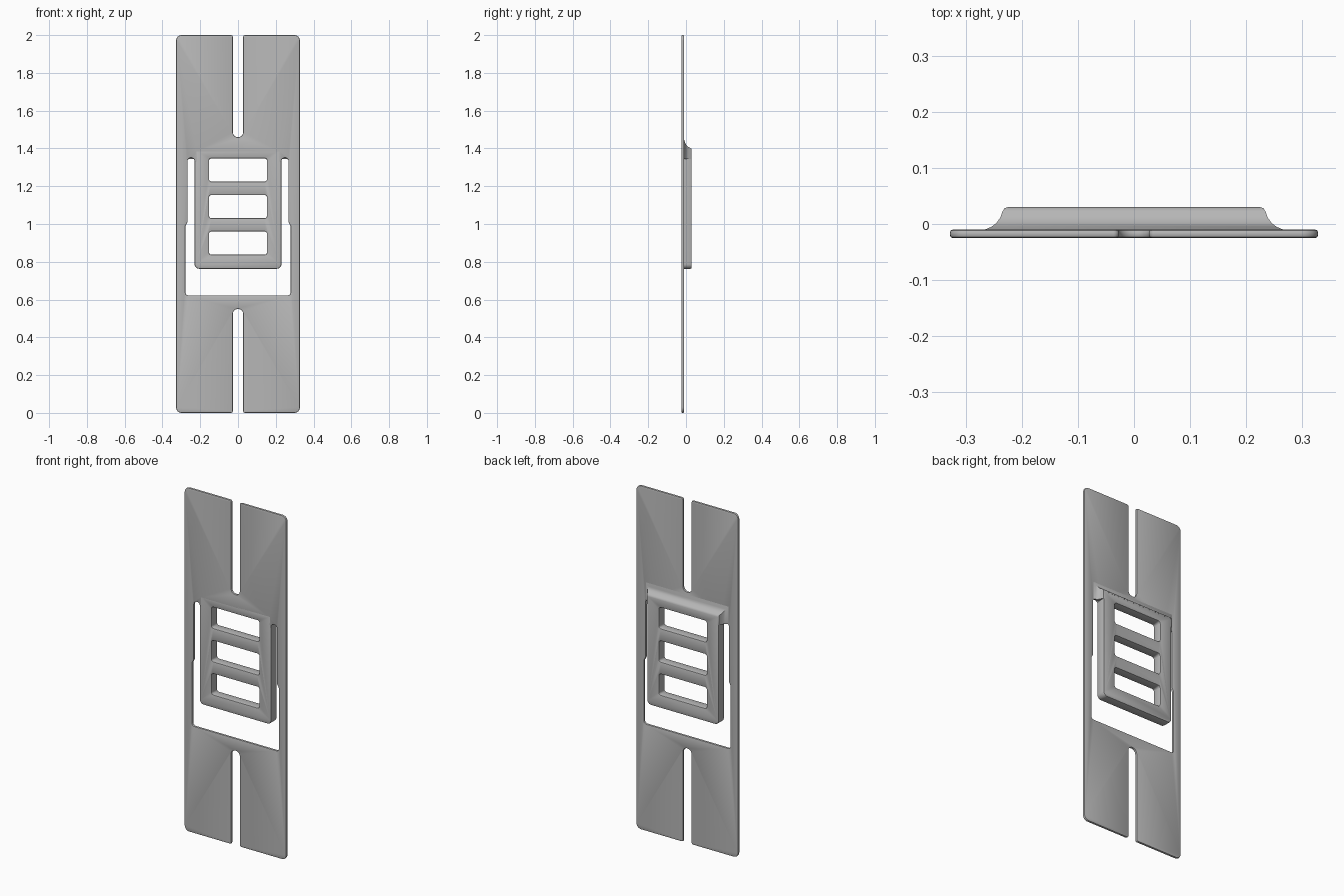
import bpy, bmesh, math
from mathutils import Vector

if "Cube" in bpy.data.objects:
    bpy.data.objects.remove(bpy.data.objects["Cube"], do_unlink=True)

metal = bpy.data.materials.new("grey metal")
metal.use_nodes = True
GREY = (0.47, 0.47, 0.47, 1)
metal.diffuse_color = GREY
metal.node_tree.nodes["Principled BSDF"].inputs["Base Color"].default_value = GREY


def rounded(points, steps=6):
    """Outline from (x, z, radius) corners, with each corner turned into an arc."""
    out = []
    for i, (x, z, r) in enumerate(points):
        p = Vector((x, z))
        if r == 0:
            out.append(p)
            continue
        a = (Vector(points[i - 1][:2]) - p).normalized()
        b = (Vector(points[(i + 1) % len(points)][:2]) - p).normalized()
        half = a.angle(b) / 2
        centre = p + (a + b).normalized() * r / math.sin(half)
        start = p + a * r / math.tan(half) - centre
        end = p + b * r / math.tan(half) - centre
        sweep = start.angle_signed(end)
        for k in range(steps + 1):
            t = -sweep * k / steps
            out.append(centre + Vector((start.x * math.cos(t) - start.y * math.sin(t),
                                        start.x * math.sin(t) + start.y * math.cos(t))))
    return out


def mirrored(half):
    """Close a right-hand half outline with its mirror image."""
    return half + [(-x, z, r) for x, z, r in reversed(half)]


def box(x, z0, z1, r):
    return mirrored([(x, z0, r), (x, z1, r)])


def finish(obj, angle):
    bm = bmesh.new()
    bm.from_mesh(obj.data)
    bmesh.ops.remove_doubles(bm, verts=bm.verts, dist=0.0001)
    bmesh.ops.recalc_face_normals(bm, faces=bm.faces)
    bm.to_mesh(obj.data)
    bm.free()
    bpy.ops.object.select_all(action="DESELECT")
    obj.select_set(True)
    bpy.context.view_layer.objects.active = obj
    bpy.ops.object.shade_smooth_by_angle(angle=math.radians(angle))


def sheet(name, outlines, y0, y1, bevel):
    """Flat part standing upright between y0 and y1, with rounded edges and holes."""
    curve = bpy.data.curves.new(name, "CURVE")
    curve.dimensions = "2D"
    curve.fill_mode = "BOTH"
    for corners in outlines:
        pts = rounded(corners)
        spline = curve.splines.new("POLY")
        spline.points.add(len(pts) - 1)
        for sp, p in zip(spline.points, pts):
            sp.co = (p.x, p.y, 0, 1)
        spline.use_cyclic_u = True
    curve.extrude = (y1 - y0) / 2 - bevel
    curve.bevel_depth = bevel
    curve.bevel_resolution = 1
    curve.offset = -bevel
    curve.materials.append(metal)
    obj = bpy.data.objects.new(name, curve)
    obj.location.y = (y0 + y1) / 2
    obj.rotation_euler.x = math.pi / 2
    bpy.context.collection.objects.link(obj)
    bpy.ops.object.select_all(action="DESELECT")
    obj.select_set(True)
    bpy.context.view_layer.objects.active = obj
    bpy.ops.object.convert(target="MESH")
    finish(bpy.context.view_layer.objects.active, 35)


FRONT, PLATE_BACK, TAB_BACK = -0.025, -0.01, 0.03

# Long plate with a strap slot from each end
plate = mirrored([(0.027, 0.55, 0.026), (0.027, 0, 0.01), (0.328, 0, 0.03),
                  (0.328, 2, 0.03), (0.027, 2, 0.01), (0.027, 1.46, 0.026)])
# Opening around the tab: wide below, narrow side slots above,
# with a notch that stays hidden inside the tab's root
opening = mirrored([(0.278, 0.622, 0.015), (0.278, 0.99, 0), (0.267, 1.01, 0),
                    (0.267, 1.35, 0.018), (0.23, 1.35, 0.018), (0.23, 1.325, 0),
                    (0.215, 1.325, 0), (0.215, 1.38, 0)])
sheet("plate", [plate, opening], FRONT, PLATE_BACK, 0.005)

# Raised tab with three windows
windows = [box(0.153, z, z + 0.122, 0.012) for z in (0.838, 1.031, 1.225)]
tab = mirrored([(0.23, 0.763, 0.025), (0.23, 1.395, 0)])
sheet("tab", [tab] + windows, FRONT, TAB_BACK, 0.006)

# Flared root that blends the top of the tab into the plate
profile = [(0, TAB_BACK), (0.006, 0.028), (0.01, 0.021), (0.013, 0.012),
           (0.02, 0.002), (0.029, -0.005), (0.041, PLATE_BACK), (0.041, -0.013), (0, -0.013)]
bm = bmesh.new()
rings = []
for side, raised in ((-1, False), (-1, True), (1, True), (1, False)):
    rings.append([bm.verts.new((side * (0.225 + d), y, 1.39 + 1.4 * d if raised else 1.345))
                  for d, y in profile])
n = len(profile)
for a, b in zip(rings, rings[1:]):
    for i in range(n):
        j = (i + 1) % n
        bm.faces.new((a[i], a[j], b[j], b[i]))
bm.faces.new(rings[0])
bm.faces.new(rings[-1])
mesh = bpy.data.meshes.new("tab_root_flare")
bm.to_mesh(mesh)
bm.free()
mesh.materials.append(metal)
flare = bpy.data.objects.new("tab_root_flare", mesh)
bpy.context.collection.objects.link(flare)
finish(flare, 40)
